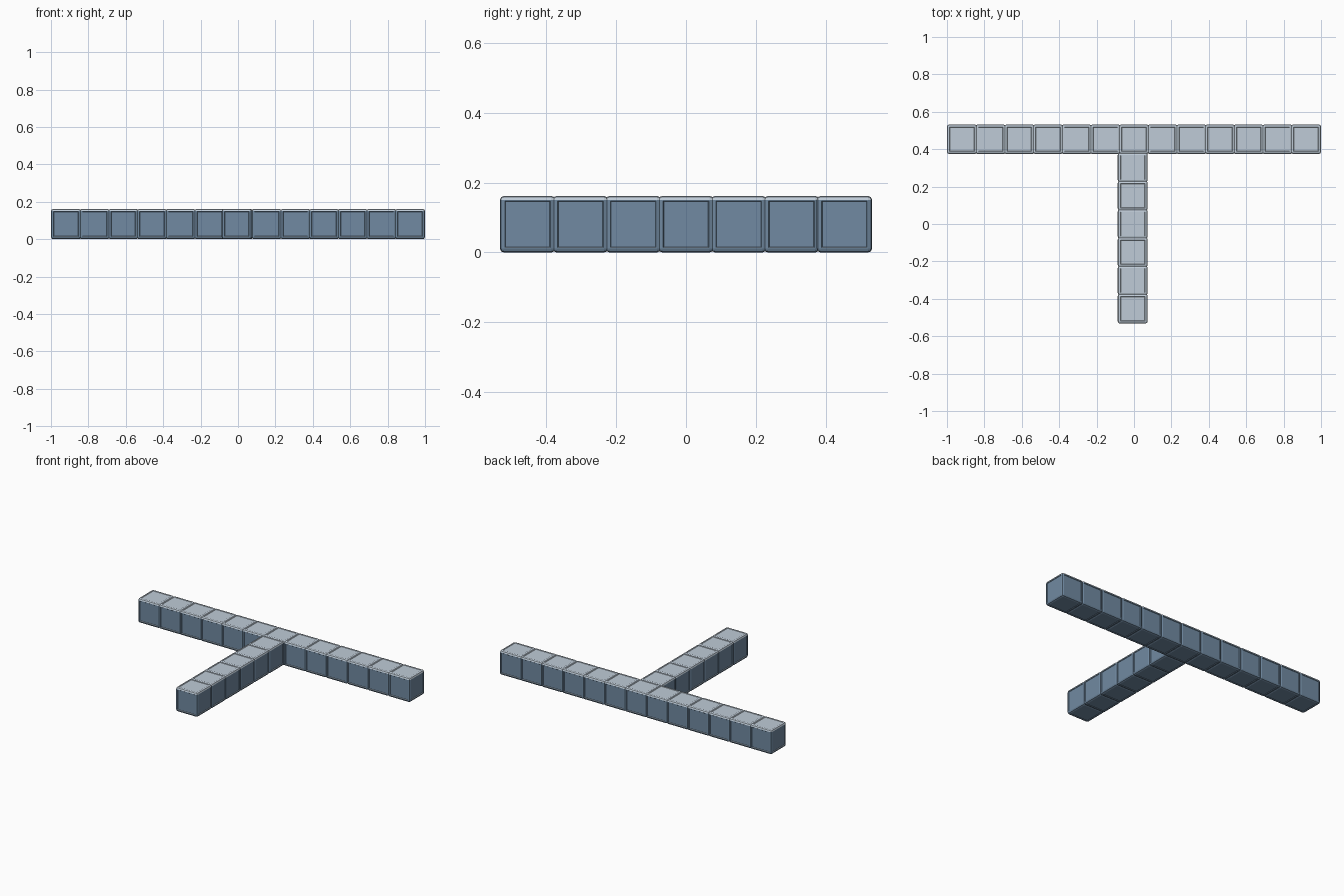
import bpy, bmesh
from mathutils import Matrix

if "Cube" in bpy.data.objects:
    bpy.data.objects.remove(bpy.data.objects["Cube"])


def material(name, col):
    m = bpy.data.materials.new(name)
    m.diffuse_color = (*col, 1)
    m.use_nodes = True
    m.node_tree.nodes["Principled BSDF"].inputs["Base Color"].default_value = m.diffuse_color
    return m


side_mat = material("steel_blue", (0.165, 0.255, 0.36))
top_mat = material("pale_grey", (0.52, 0.60, 0.68))

SX, SY, SZ = 0.160, 0.159, 0.162   # block size
PX, PY = 0.1533, 0.151             # spacing


def block_mesh():
    # bevelled block with a shallow sunken panel on each face
    bm = bmesh.new()
    bmesh.ops.create_cube(bm, size=1, matrix=Matrix.Diagonal((SX, SY, SZ, 1)))
    bmesh.ops.bevel(bm, geom=bm.edges[:], offset=0.012, segments=2,
                    profile=0.5, affect='EDGES')
    panels = [f for f in bm.faces if f.calc_area() > 0.01]
    bmesh.ops.inset_individual(bm, faces=panels, thickness=0.003, depth=0)
    bmesh.ops.inset_individual(bm, faces=panels, thickness=0.003, depth=-0.003)
    # pale top, blue sides and underside
    bm.normal_update()
    for f in bm.faces:
        f.material_index = 1 if f.normal.z > 0.3 or (
            f.calc_center_median().z > SZ / 2 - 0.004) else 0
    me = bpy.data.meshes.new("block")
    bm.to_mesh(me)
    bm.free()
    me.materials.append(side_mat)
    me.materials.append(top_mat)
    return me


mesh = block_mesh()


def block(name, x, y):
    ob = bpy.data.objects.new(name, mesh)
    ob.location = (x, y, SZ / 2)
    bpy.context.collection.objects.link(ob)


# crossbar of thirteen blocks
for i in range(13):
    block(f"crossbar_block_{i + 1}", (i - 6) * PX, 3 * PY)
# stem of six blocks
for j in range(6):
    block(f"stem_block_{j + 1}", -0.007, (j - 3) * PY)
